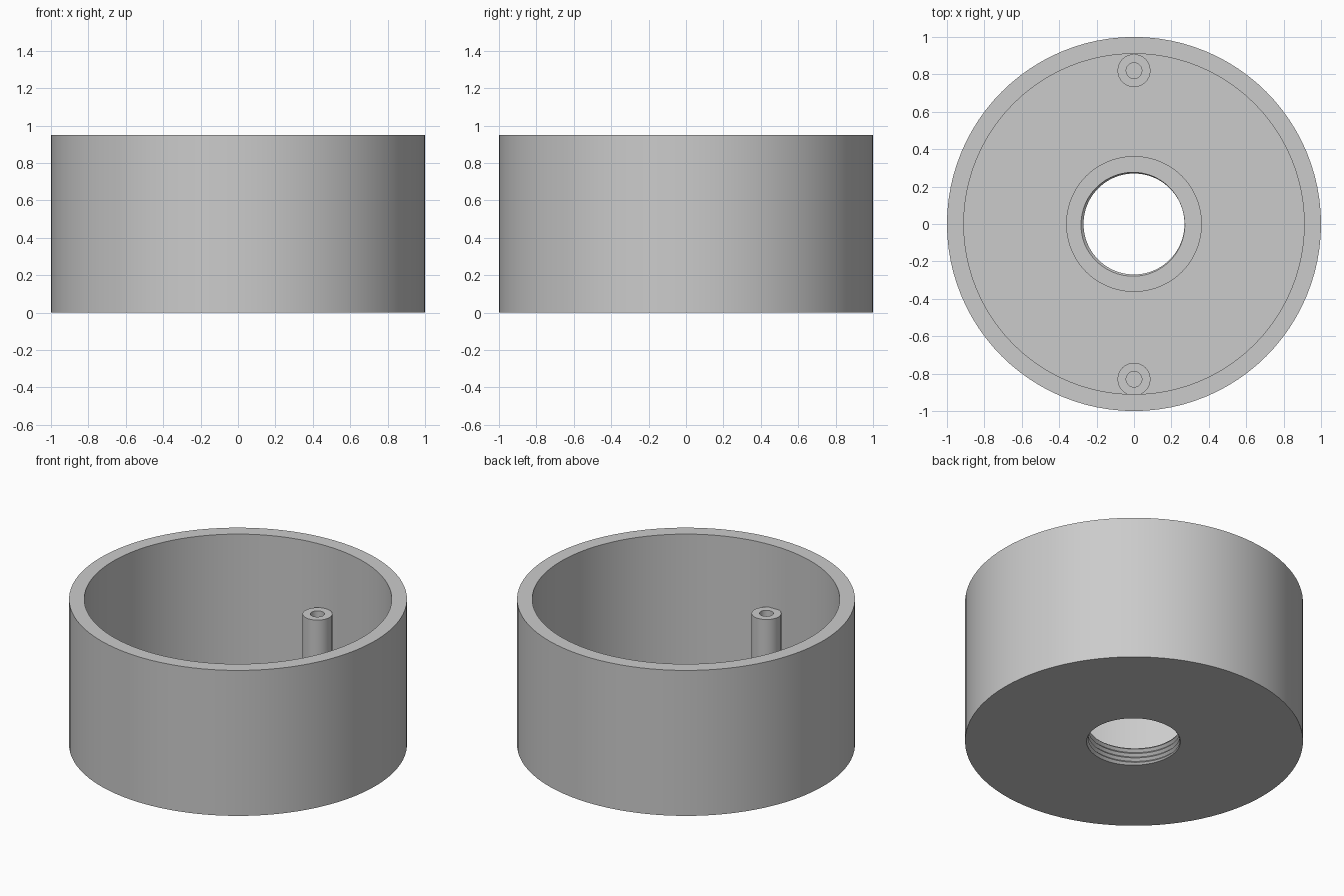
import bpy, bmesh, math

if "Cube" in bpy.data.objects:
    bpy.data.objects.remove(bpy.data.objects["Cube"], do_unlink=True)

TAU = 2 * math.pi
RADIUS, HEIGHT, INNER = 1.0, 0.95, 0.91
FLOOR, COLLAR_TOP, COLLAR_R = 0.07, 0.115, 0.363
BORE, GROOVE, PITCH = 0.27, 0.285, 0.03
POST_TOP = 0.54

grey = bpy.data.materials.new("plain grey")
grey.use_nodes = True
grey.diffuse_color = (0.6, 0.6, 0.6, 1)
grey.node_tree.nodes["Principled BSDF"].inputs["Base Color"].default_value = (0.6, 0.6, 0.6, 1)


def lathe(name, profile, segments, centre=(0, 0), closed=False):
    """Sweep profile(angle) -> [(radius, z), ...] once around the z axis."""
    bm = bmesh.new()
    columns = []
    for i in range(segments + 1):
        a = TAU * i / segments
        columns.append([bm.verts.new((r * math.cos(a), r * math.sin(a), z))
                        for r, z in profile(a)])
    count = len(columns[0])
    for left, right in zip(columns, columns[1:]):
        for k in range(count if closed else count - 1):
            n = (k + 1) % count
            bm.faces.new((left[k], right[k], right[n], left[n]))
    bmesh.ops.remove_doubles(bm, verts=bm.verts, dist=0.00005)
    bmesh.ops.recalc_face_normals(bm, faces=bm.faces)
    mesh = bpy.data.meshes.new(name)
    bm.to_mesh(mesh)
    bm.free()
    mesh.materials.append(grey)
    obj = bpy.data.objects.new(name, mesh)
    obj.location = (*centre, 0)
    bpy.context.collection.objects.link(obj)
    bpy.ops.object.select_all(action='DESELECT')
    obj.select_set(True)
    bpy.context.view_layer.objects.active = obj
    bpy.ops.object.shade_smooth_by_angle(angle=math.radians(30))
    return obj


def thread_radius(z, angle):
    """Triangular helical thread, its groove reaching the top edge on one side."""
    turn = (z - COLLAR_TOP) / PITCH - (angle - math.radians(200)) / TAU
    wave = abs((turn % 1) * 2 - 1)
    return BORE + (GROOVE - BORE) * wave


def cup_profile(angle):
    # Threaded bore from the underside up to the collar
    points = []
    start = COLLAR_TOP + PITCH * (angle - math.radians(200)) / TAU
    for k in range(-14, 8):
        z = min(max(start + k * PITCH / 2, 0), COLLAR_TOP)
        points.append((thread_radius(z, angle), z))
    # Collar, floor, inner wall, rim, outer wall
    return points + [(COLLAR_R, COLLAR_TOP), (COLLAR_R, FLOOR), (INNER, FLOOR),
                     (INNER, HEIGHT), (RADIUS, HEIGHT), (RADIUS, 0)]


def post_profile(angle):
    # Screw post with a blind hole
    return [(0.088, FLOOR - 0.01), (0.088, POST_TOP), (0.042, POST_TOP),
            (0.042, FLOOR + 0.02), (0, FLOOR + 0.02)]


lathe("round_housing", cup_profile, 96, closed=True)
lathe("back_screw_post", post_profile, 32, (0, 0.82))
lathe("front_screw_post", post_profile, 32, (0, -0.83))
